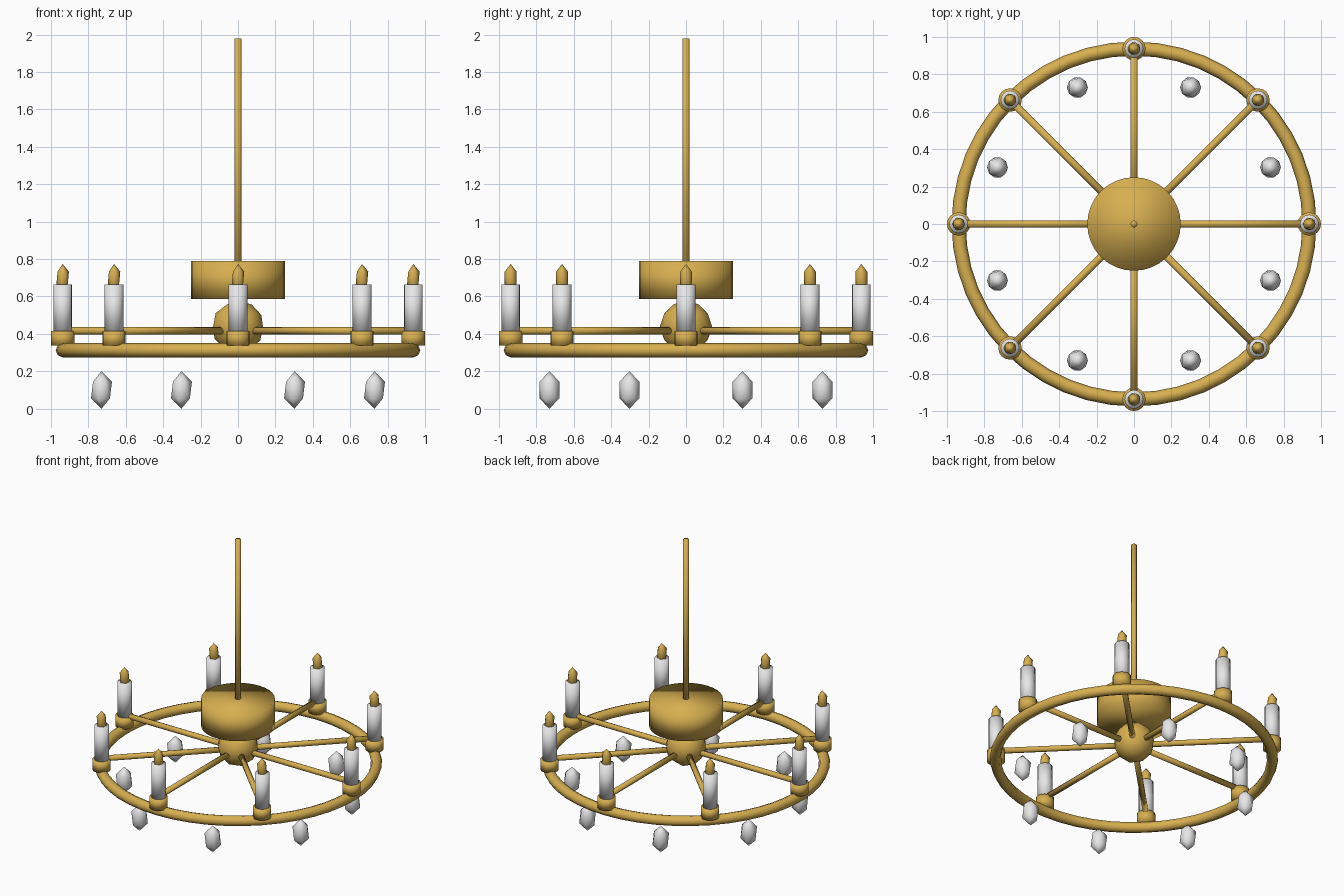
import bpy
import math
from mathutils import Vector

cube = bpy.data.objects.get("Cube")
if cube:
    bpy.data.objects.remove(cube, do_unlink=True)


def make_material(name, rgb):
    mat = bpy.data.materials.new(name)
    mat.use_nodes = True
    mat.diffuse_color = (*rgb, 1)
    bsdf = next(n for n in mat.node_tree.nodes if n.type == "BSDF_PRINCIPLED")
    bsdf.inputs["Base Color"].default_value = (*rgb, 1)
    return mat


GOLD = make_material("aged gold", (0.68, 0.43, 0.08))
WHITE = make_material("soft white", (0.8, 0.8, 0.8))


def finish(name, mat):
    """Name, colour and smooth the primitive just added."""
    ob = bpy.context.object
    ob.name = ob.data.name = name
    ob.data.materials.append(mat)
    bpy.ops.object.shade_smooth()
    return ob


def rod(name, start, end, radius, sides, mat):
    """Capped cylinder between two points."""
    start, end = Vector(start), Vector(end)
    axis = end - start
    bpy.ops.mesh.primitive_cylinder_add(
        vertices=sides, radius=radius, depth=axis.length,
        location=(start + end) / 2,
        rotation=axis.to_track_quat("Z", "Y").to_euler())
    return finish(name, mat)


def gem(name, center, radius, stretch, mat, detail=1):
    """Icosphere stretched along its height."""
    bpy.ops.mesh.primitive_ico_sphere_add(
        subdivisions=detail, radius=radius, location=center)
    bpy.context.object.scale.z = stretch
    return finish(name, mat)


def polar(radius, angle, z):
    return (radius * math.cos(angle), radius * math.sin(angle), z)


COUNT = 8
RING_R = 0.9375
HANG_R = 0.79

# Ceiling rod, canopy drum and central hub
rod("hanging_rod", (0, 0, 0.55), (0, 0, 1.98), 0.019, 12, GOLD)
rod("canopy", (0, 0, 0.587), (0, 0, 0.79), 0.25, 32, GOLD)
gem("hub", (0, 0, 0.4375), 0.14, 1, GOLD, detail=2)

# Outer ring
bpy.ops.mesh.primitive_torus_add(
    major_radius=RING_R, minor_radius=0.0375,
    major_segments=48, minor_segments=8, location=(0, 0, 0.3125))
finish("outer_ring", GOLD)

for i in range(COUNT):
    a = math.tau * i / COUNT
    # Spoke with its cup, candle and flame
    rod(f"arm_{i + 1}", (0, 0, 0.417), polar(RING_R, a, 0.417), 0.02, 10, GOLD)
    rod(f"candle_cup_{i + 1}", polar(RING_R, a, 0.337),
        polar(RING_R, a, 0.415), 0.0625, 16, GOLD)
    rod(f"candle_{i + 1}", polar(RING_R, a, 0.4),
        polar(RING_R, a, 0.665), 0.05, 16, WHITE)
    gem(f"flame_{i + 1}", polar(RING_R, a, 0.699), 0.0375, 2, GOLD)
    # Crystal drop below the ring, between two spokes
    gem(f"crystal_{i + 1}", polar(HANG_R, a + math.pi / COUNT, 0.1),
        0.0625, 1.6, WHITE)
